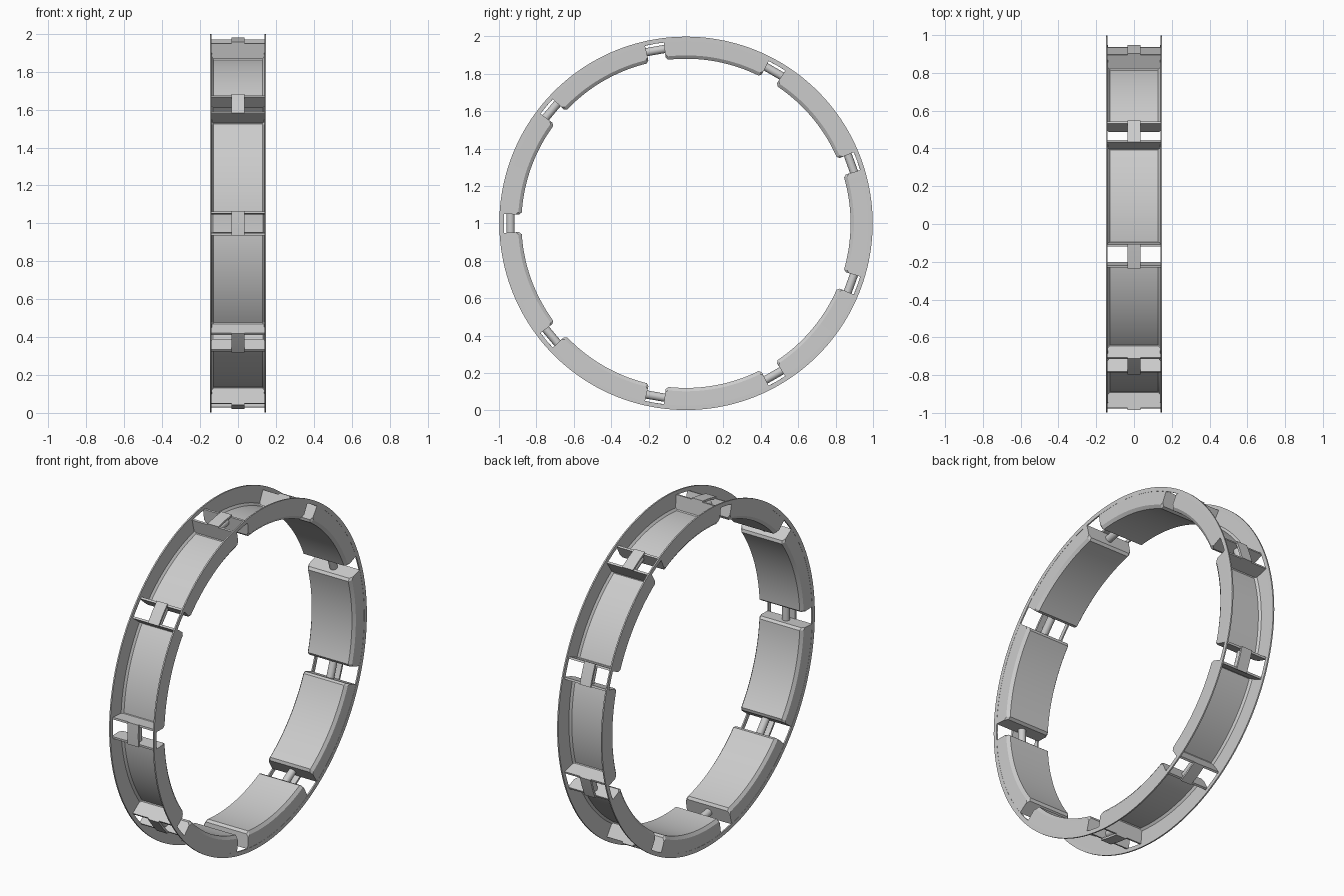
import bpy, bmesh
from math import radians, cos, sin

if "Cube" in bpy.data.objects:
    bpy.data.objects.remove(bpy.data.objects["Cube"])

COUNT = 9        # ring segments
R = 0.997        # outer radius
CENTRE_Z = 1.0


def pt(x, r, deg):
    a = radians(deg)
    return (x, r * cos(a), CENTRE_Z + r * sin(a))


def sweep(bm, sections, closed=False):
    """Skin a list of (angle, [(x, r), ...]) closed sections round the ring axis."""
    rows = [[bm.verts.new(pt(x, r, a)) for x, r in sec] for a, sec in sections]
    n = len(rows[0])
    pairs = list(zip(rows, rows[1:])) + ([(rows[-1], rows[0])] if closed else [])
    for p, q in pairs:
        for i in range(n):
            j = (i + 1) % n
            bm.faces.new((p[i], p[j], q[j], q[i]))
    if not closed:
        bm.faces.new(rows[0])
        bm.faces.new(rows[-1])


def box(x0, x1, r0, r1):
    return [(x0, r0), (x1, r0), (x1, r1), (x0, r1)]


def finish(name, bm):
    bmesh.ops.recalc_face_normals(bm, faces=bm.faces)
    me = bpy.data.meshes.new(name)
    bm.to_mesh(me)
    bm.free()
    ob = bpy.data.objects.new(name, me)
    bpy.context.collection.objects.link(ob)
    bpy.ops.object.select_all(action='DESELECT')
    ob.select_set(True)
    bpy.context.view_layer.objects.active = ob
    bpy.ops.object.shade_smooth_by_angle(angle=radians(25))
    return ob


def channel(lift):
    """U section open to the outside, with chamfered floor corners."""
    half = [(0.147, R), (0.145, 0.898 + lift), (0.132, 0.880 + lift)]
    inner = [(0.128, 0.888 + lift), (0.138, 0.901 + lift), (0.140, R)]
    return (half + [(-x, r) for x, r in reversed(half)]
            + [(-x, r) for x, r in reversed(inner)] + inner)


for k in range(COUNT):
    mid = k * 360 / COUNT

    # curved trough with eased ends
    bm = bmesh.new()
    angles = [-17, -16.2] + list(range(-15, 16, 2)) + [16.2, 17]
    sweep(bm, [(mid + a, channel(0.014 if abs(a) == 17 else 0)) for a in angles])
    finish(f"segment_trough_{k + 1}", bm)

    # end walls closing the trough
    bm = bmesh.new()
    for s in (-1, 1):
        wall = [(-0.130, 0.895), (0.130, 0.895), (0.142, 0.910),
                (0.142, 0.977), (-0.142, 0.977), (-0.142, 0.910)]
        sweep(bm, [(mid + s * 16.3, wall), (mid + s * 17, wall)])
    finish(f"segment_end_walls_{k + 1}", bm)

    # hollow coupling tube bridging the gap
    gap = mid + 180 / COUNT
    bm = bmesh.new()
    n = 16
    rings = []
    for d, rad in ((-3.6, 0.022), (3.6, 0.022), (3.6, 0.013), (-3.6, 0.013)):
        t = 0.938 * radians(d)
        g = radians(gap)
        ring = []
        for i in range(n):
            u = 2 * 3.14159265 * i / n
            r = 0.938 + rad * sin(u)
            ring.append(bm.verts.new((rad * cos(u), r * cos(g) - t * sin(g),
                                      CENTRE_Z + r * sin(g) + t * cos(g))))
        rings.append(ring)
    for p, q in zip(rings, rings[1:] + rings[:1]):
        for i in range(n):
            j = (i + 1) % n
            bm.faces.new((p[i], p[j], q[j], q[i]))
    finish(f"coupling_tube_{k + 1}", bm)

    # small latch strap over the gap
    bm = bmesh.new()
    sweep(bm, [(gap + d, box(-0.035, 0.035, 0.974, 0.986)) for d in (-3.8, 0, 3.8)])
    finish(f"latch_strap_{k + 1}", bm)

# thin rims running unbroken past the gaps
for name, s in (("right_rim", 1), ("left_rim", -1)):
    bm = bmesh.new()
    sweep(bm, [(a * 2, box(s * 0.1395, s * 0.1475, 0.974, R + 0.001))
               for a in range(180)], closed=True)
    finish(name, bm)
